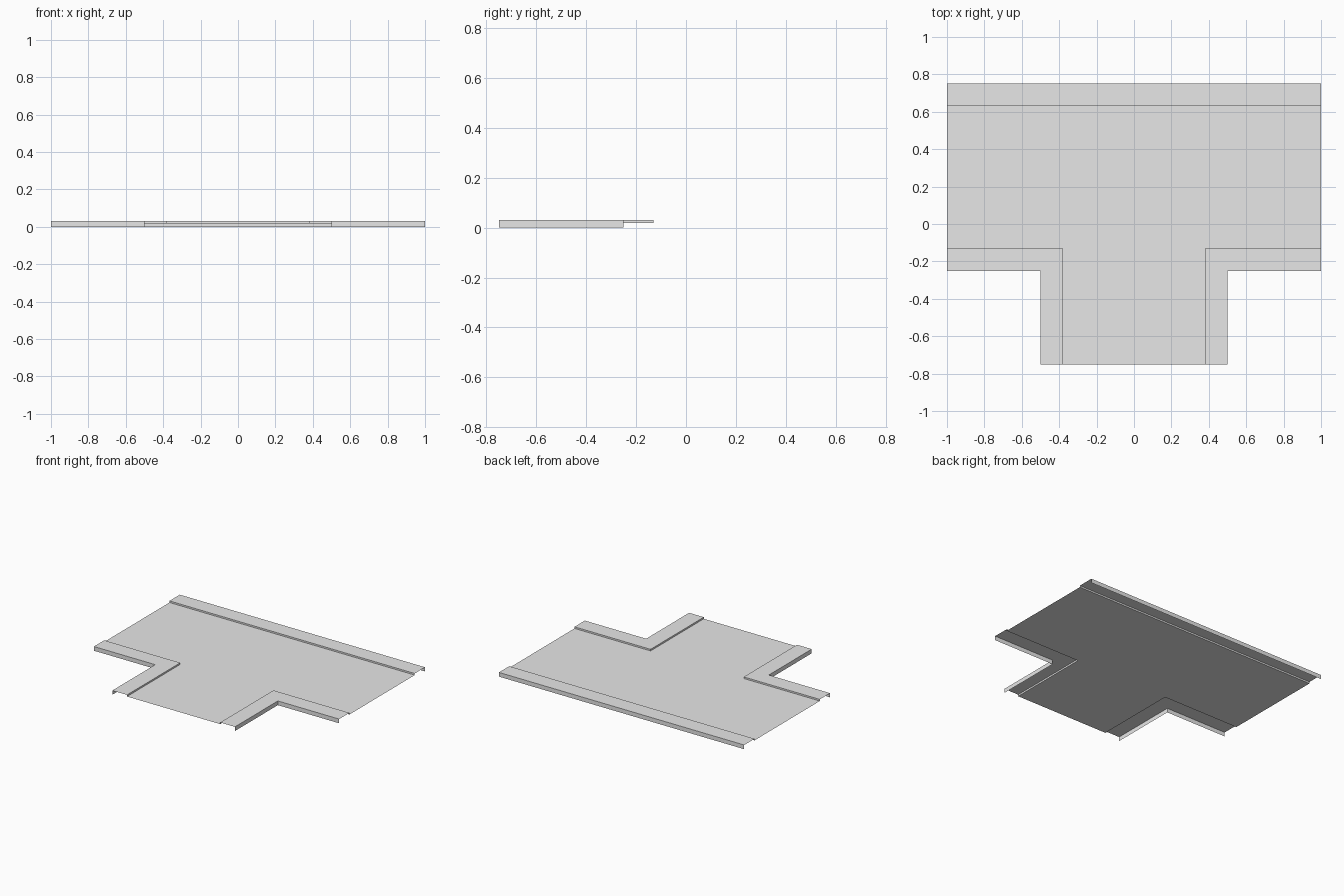
import bpy

cube = bpy.data.objects.get("Cube")
if cube:
    bpy.data.objects.remove(cube, do_unlink=True)

# Main dimensions
TOP, ROAD = 0.031, 0.019        # kerb top and road surface heights
HALF, END = 1.0, 0.75           # half length, half depth
SIDE, STEM = -0.25, 0.5         # front edge of the main road, half width of the stem
KERB = 0.12                     # kerb width

grey = bpy.data.materials.new("plain_grey")
grey.diffuse_color = (0.8, 0.8, 0.8, 1)
grey.use_nodes = True
grey.node_tree.nodes["Principled BSDF"].inputs["Base Color"].default_value = (0.8, 0.8, 0.8, 1)


def add_mesh(name, verts, faces):
    mesh = bpy.data.meshes.new(name)
    mesh.from_pydata(verts, [], faces)
    mesh.materials.append(grey)
    obj = bpy.data.objects.new(name, mesh)
    bpy.context.collection.objects.link(obj)
    return obj


def add_kerb(name, inner, outer):
    """Riser, flat top and outer skirt swept along a path with the road on its left."""
    rows = [(inner, ROAD), (inner, TOP), (outer, TOP), (outer, 0)]
    n = len(inner)
    verts = [(x, y, z) for path, z in rows for x, y in path]
    faces = []
    for row in range(len(rows) - 1):
        for i in range(n - 1):
            a, b = row * n + i, (row + 1) * n + i
            faces.append((a, b, b + 1, a + 1))
    return add_mesh(name, verts, faces)


def mirrored(path):
    return [(-x, y) for x, y in reversed(path)]


# Edge paths of the corner kerb and the straight back kerb
corner_outer = [(-HALF, SIDE), (-STEM, SIDE), (-STEM, -END)]
corner_inner = [(-HALF, SIDE + KERB), (-STEM + KERB, SIDE + KERB), (-STEM + KERB, -END)]
back_outer = [(HALF, END), (-HALF, END)]
back_inner = [(HALF, END - KERB), (-HALF, END - KERB)]

# Kerbs
add_kerb("right_corner_kerb", corner_inner, corner_outer)
add_kerb("left_corner_kerb", mirrored(corner_inner), mirrored(corner_outer))
add_kerb("back_kerb", back_inner, back_outer)

# T-shaped road surface between the kerbs
outline = corner_inner + mirrored(corner_inner) + back_inner
add_mesh("road_surface", [(x, y, ROAD) for x, y in outline], [tuple(range(len(outline)))])
